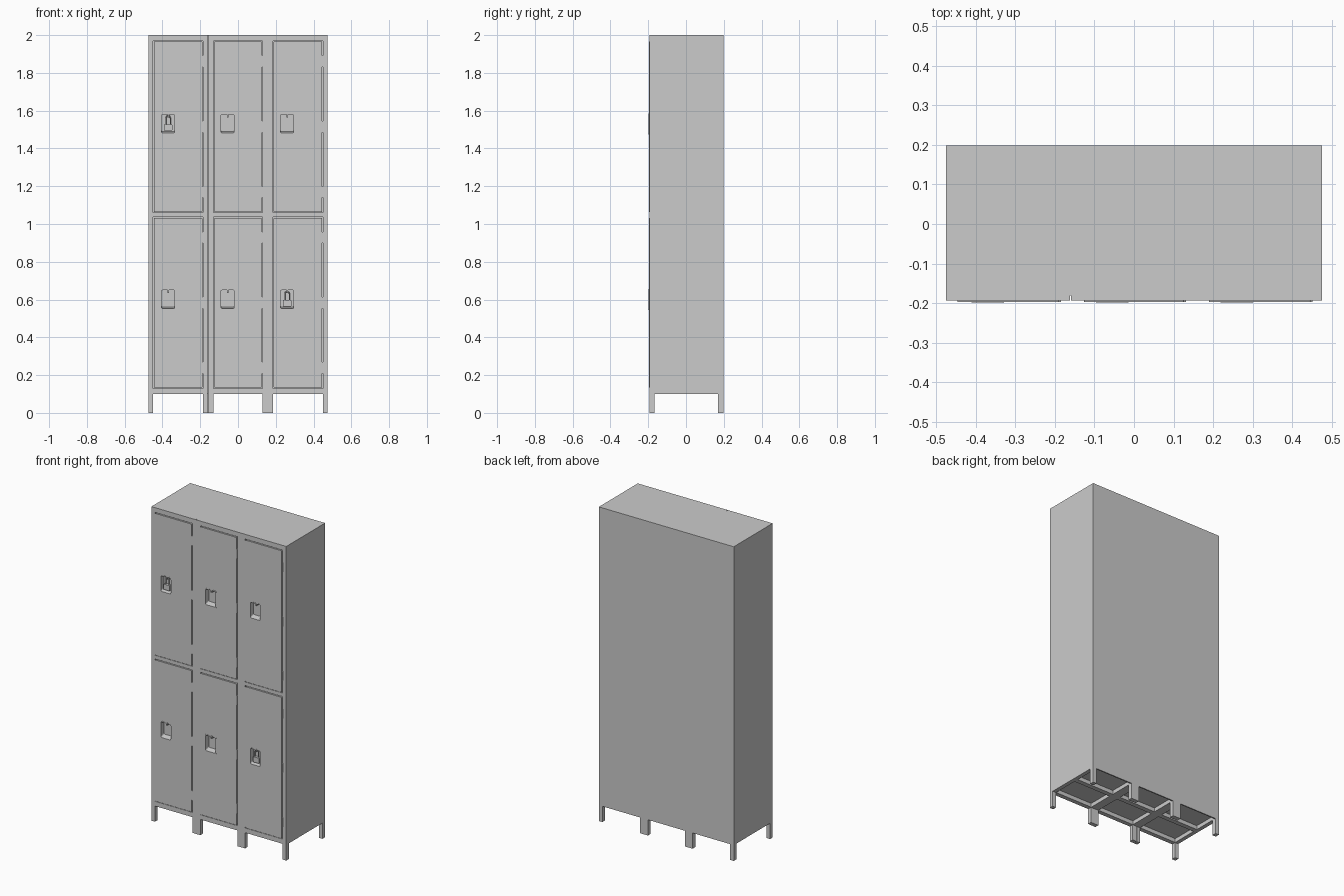
import bpy
import bmesh

cube = bpy.data.objects.get("Cube")
if cube:
    bpy.data.objects.remove(cube, do_unlink=True)

# Painted steel
steel = bpy.data.materials.new("grey_steel")
steel.use_nodes = True
GREY = (0.6, 0.6, 0.6, 1)
steel.diffuse_color = GREY
steel.node_tree.nodes["Principled BSDF"].inputs["Base Color"].default_value = GREY


def prism(name, xs, profile, round_top=0.0):
    """Extrude a (y, z) profile along x, optionally rounding the edges along y."""
    bm = bmesh.new()
    rings = [[bm.verts.new((x, y, z)) for y, z in profile] for x in xs]
    n = len(profile)
    bm.faces.new(rings[0])
    bm.faces.new(rings[1][::-1])
    for i in range(n):
        j = (i + 1) % n
        bm.faces.new((rings[0][j], rings[0][i], rings[1][i], rings[1][j]))
    bmesh.ops.recalc_face_normals(bm, faces=bm.faces)
    if round_top:
        edges = [e for e in bm.edges
                 if abs(e.verts[0].co.x - e.verts[1].co.x) < 1e-5
                 and abs(e.verts[0].co.y - e.verts[1].co.y) > 1e-3]
        bmesh.ops.bevel(bm, geom=edges, offset=round_top, segments=3,
                        profile=0.5, affect='EDGES')
    mesh = bpy.data.meshes.new(name)
    bm.to_mesh(mesh)
    bm.free()
    mesh.materials.append(steel)
    obj = bpy.data.objects.new(name, mesh)
    bpy.context.collection.objects.link(obj)
    return obj


def box(name, xs, ys, zs, round_top=0.0):
    (y0, y1), (z0, z1) = ys, zs
    return prism(name, xs, [(y0, z0), (y0, z1), (y1, z1), (y1, z0)], round_top)


def cut(obj, cutter):
    mod = obj.modifiers.new("cut", 'BOOLEAN')
    mod.operation = 'DIFFERENCE'
    mod.solver = 'EXACT'
    mod.object = cutter
    bpy.context.view_layer.objects.active = obj
    bpy.ops.object.modifier_apply(modifier=mod.name)


BACK, FRAME, DOOR, SHELL = 0.198, -0.193, -0.197, -0.18
COLUMNS = [(-0.45, -0.185), (-0.13, 0.13), (0.185, 0.45)]
ROWS = [(0.13, 1.037), (1.06, 1.97)]
POCKET_X = [-0.37, -0.055, 0.26]
POCKET_Z = [0.60, 1.53]
LOCKED = {(0, 1), (2, 0)}

# Cabinet shell with shallow recesses under the floor
shell = box("cabinet_shell", (-0.475, 0.475), (SHELL, BACK), (0.1, 2))
for xs in COLUMNS:
    for ys in ((-0.165, 0.0), (0.03, 0.19)):
        recess = box("recess_cutter", xs, ys, (0.05, 0.125))
        cut(shell, recess)
        bpy.data.objects.remove(recess, do_unlink=True)

# Face frame: stiles with a seam beside the first column, and rails
STILES = [(-0.475, -0.45), (-0.185, -0.162), (-0.159, -0.13),
          (0.13, 0.185), (0.45, 0.475)]
for xs in STILES:
    box("frame_stile", xs, (FRAME, SHELL), (0.1, 2))
for xs in COLUMNS:
    for zs in ((0.1, 0.13), (1.037, 1.06), (1.97, 2)):
        box("frame_rail", xs, (FRAME, SHELL), zs)

# Legs, front and back
for xs in STILES:
    box("front_leg", xs, (FRAME, -0.167), (0, 0.1))
for xs in ((-0.475, -0.45), (-0.185, -0.13), (0.13, 0.185), (0.45, 0.475)):
    box("back_leg", xs, (0.17, BACK), (0, 0.1))


def padlock(x, z):
    box("padlock_body", (x - 0.022, x + 0.022), (-0.19, -0.172),
        (z - 0.036, z - 0.002), 0.003)
    curve = bpy.data.curves.new("padlock_shackle", 'CURVE')
    curve.dimensions = '3D'
    curve.bevel_depth = 0.003
    curve.bevel_resolution = 2
    path = [(-0.012, -0.006), (-0.012, 0.032), (-0.007, 0.041),
            (0.007, 0.041), (0.012, 0.032), (0.012, -0.006)]
    spline = curve.splines.new('POLY')
    spline.points.add(len(path) - 1)
    for point, (dx, dz) in zip(spline.points, path):
        point.co = (x + dx, -0.181, z + dz, 1)
    curve.materials.append(steel)
    shackle = bpy.data.objects.new("padlock_shackle", curve)
    bpy.context.collection.objects.link(shackle)


# Doors with recessed handle pockets, hinges and latches
GAP = 0.004
for c, (x0, x1) in enumerate(COLUMNS):
    for r, (z0, z1) in enumerate(ROWS):
        px, pz = POCKET_X[c], POCKET_Z[r]
        door = box("door", (x0 + GAP, x1 - GAP), (DOOR, SHELL),
                   (z0 + GAP, z1 - GAP), 0.004)
        rim = box("pocket_rim", (px - 0.041, px + 0.041), (-0.198, DOOR + 0.001),
                  (pz - 0.056, pz + 0.056), 0.01)
        pocket = prism("pocket_cutter", (px - 0.035, px + 0.035),
                       [(-0.22, pz - 0.054), (-0.22, pz + 0.05),
                        (-0.165, pz + 0.05), (-0.165, pz - 0.04)], 0.007)
        for part in (door, rim, shell):
            cut(part, pocket)
        bpy.data.objects.remove(pocket, do_unlink=True)

        box("latch_pin", (px - 0.004, px + 0.004), (-0.192, -0.164),
            (pz + 0.034, pz + 0.052))
        if (c, r) in LOCKED:
            padlock(px, pz)
        for t in (0.12, 0.5, 0.88):
            hz = z0 + t * (z1 - z0)
            box("hinge", (x1 - 0.005, x1 + 0.001), (-0.1965, SHELL),
                (hz - 0.03, hz + 0.03))
